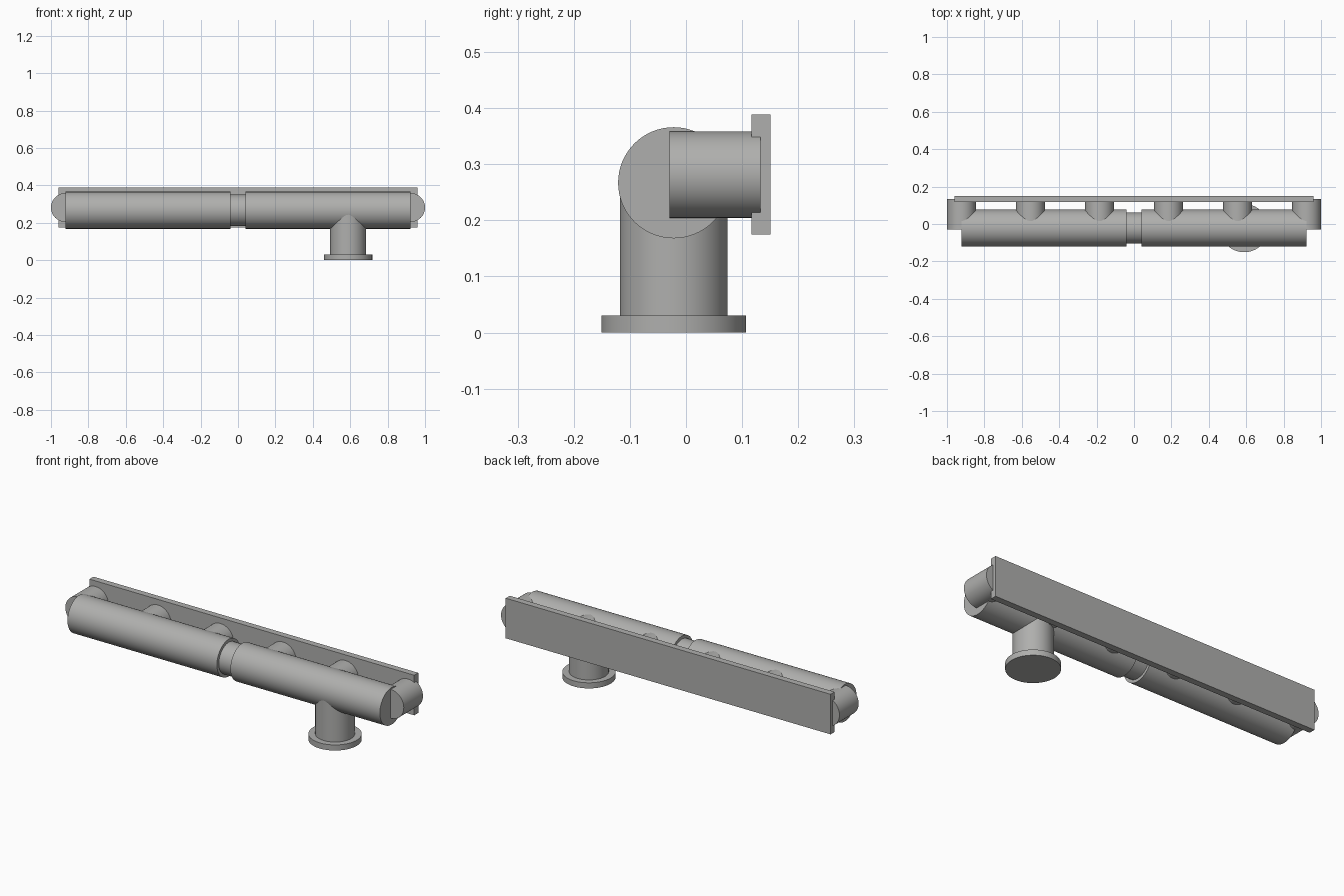
import bpy
from math import pi

if "Cube" in bpy.data.objects:
    bpy.data.objects.remove(bpy.data.objects["Cube"])

# Dark grey metal
metal = bpy.data.materials.new("dark_metal")
metal.diffuse_color = (0.43, 0.43, 0.42, 1)
metal.use_nodes = True
metal.node_tree.nodes["Principled BSDF"].inputs["Base Color"].default_value = metal.diffuse_color


def cylinder(name, radius, start, end, axis, cross):
    """Capped cylinder along an axis; cross holds the two other coordinates in xyz order."""
    loc = list(cross)
    loc.insert("xyz".index(axis), (start + end) / 2)
    rot = {"x": (0, pi / 2, 0), "y": (pi / 2, 0, 0), "z": (0, 0, 0)}[axis]
    bpy.ops.mesh.primitive_cylinder_add(vertices=64, radius=radius, depth=end - start,
                                        location=loc, rotation=rot)
    ob = bpy.context.object
    ob.name = name
    ob.data.materials.append(metal)
    bpy.ops.object.shade_smooth_by_angle()
    return ob


LOG_Y, LOG_Z = -0.022, 0.267

# Two main collector tubes joined by a narrower sleeve
cylinder("collector_left", 0.099, -0.923, -0.04, "x", (LOG_Y, LOG_Z))
cylinder("collector_right", 0.099, 0.04, 0.923, "x", (LOG_Y, LOG_Z))
cylinder("joining_sleeve", 0.083, -0.05, 0.05, "x", (LOG_Y, LOG_Z))

# Six evenly spaced port runners
for i in range(6):
    cylinder(f"port_runner_{i + 1}", 0.077, -0.029, 0.133, "y",
             (-0.923 + i * 0.3692, 0.2815))

# Long mounting plate at the back
bpy.ops.mesh.primitive_cube_add(size=1, location=(0, 0.1335, 0.2815))
plate = bpy.context.object
plate.name = "mounting_plate"
plate.scale = (1.92, 0.034, 0.214)
plate.data.materials.append(metal)

# Outlet pipe and its round flange
cylinder("outlet_pipe", 0.096, 0.02, LOG_Z, "z", (0.589, LOG_Y))
cylinder("outlet_flange", 0.129, 0.0, 0.03, "z", (0.589, LOG_Y))
